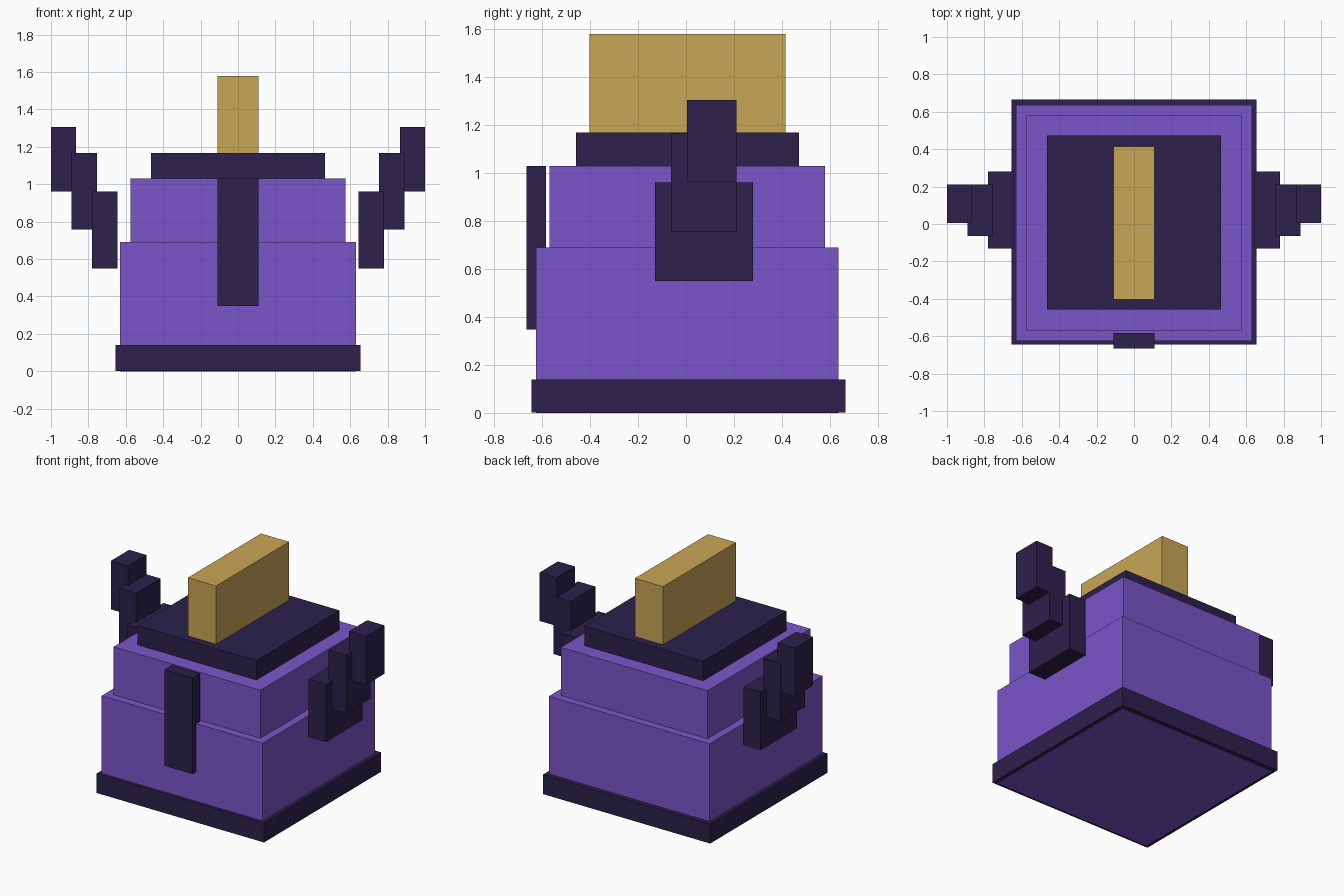
import bpy
import bmesh
from mathutils import Vector

cube = bpy.data.objects.get("Cube")
if cube:
    bpy.data.objects.remove(cube, do_unlink=True)


def make_material(name, rgb):
    mat = bpy.data.materials.new(name)
    mat.use_nodes = True
    colour = (*rgb, 1)
    mat.diffuse_color = colour
    mat.node_tree.nodes["Principled BSDF"].inputs["Base Color"].default_value = colour
    return mat


purple = make_material("purple", (0.195, 0.093, 0.59))
dark = make_material("dark_indigo", (0.025, 0.015, 0.072))
gold = make_material("gold", (0.584, 0.381, 0.093))


def box(name, mat, x, y, z):
    """Box spanning the given (min, max) range on each axis."""
    low, high = (Vector(corner) for corner in zip(x, y, z))
    mesh = bpy.data.meshes.new(name)
    bm = bmesh.new()
    bmesh.ops.create_cube(bm, size=1)
    bmesh.ops.scale(bm, vec=high - low, verts=bm.verts)
    bm.to_mesh(mesh)
    bm.free()
    mesh.materials.append(mat)
    obj = bpy.data.objects.new(name, mesh)
    obj.location = (low + high) / 2
    bpy.context.collection.objects.link(obj)
    return obj


def centred(half):
    return (-half, half)


# Stepped body; the lower block shows through the underside of the base rim
box("base_rim", dark, centred(0.655), (-0.645, 0.665), (0.002, 0.14))
box("lower_body", purple, centred(0.63), (-0.625, 0.635), (0, 0.69))
box("upper_body", purple, centred(0.575), (-0.57, 0.58), (0.6, 1.03))

# Cap, crest and front strip
box("cap", dark, centred(0.465), (-0.458, 0.472), (1.03, 1.168))
box("crest", gold, centred(0.11), (-0.403, 0.415), (1.168, 1.58))
box("front_strip", dark, centred(0.11), (-0.665, -0.583), (0.348, 1.03))

# Stepped arms, rising outward on both sides
arm_steps = {
    "inner": ((0.645, 0.78), (-0.13, 0.28), (0.55, 0.96)),
    "middle": ((0.755, 0.89), (-0.063, 0.211), (0.757, 1.167)),
    "outer": ((0.865, 1.0), (0.005, 0.21), (0.962, 1.305)),
}
for step, (x, y, z) in arm_steps.items():
    box(f"left_arm_{step}", dark, x, y, z)
    box(f"right_arm_{step}", dark, (-x[1], -x[0]), y, z)
